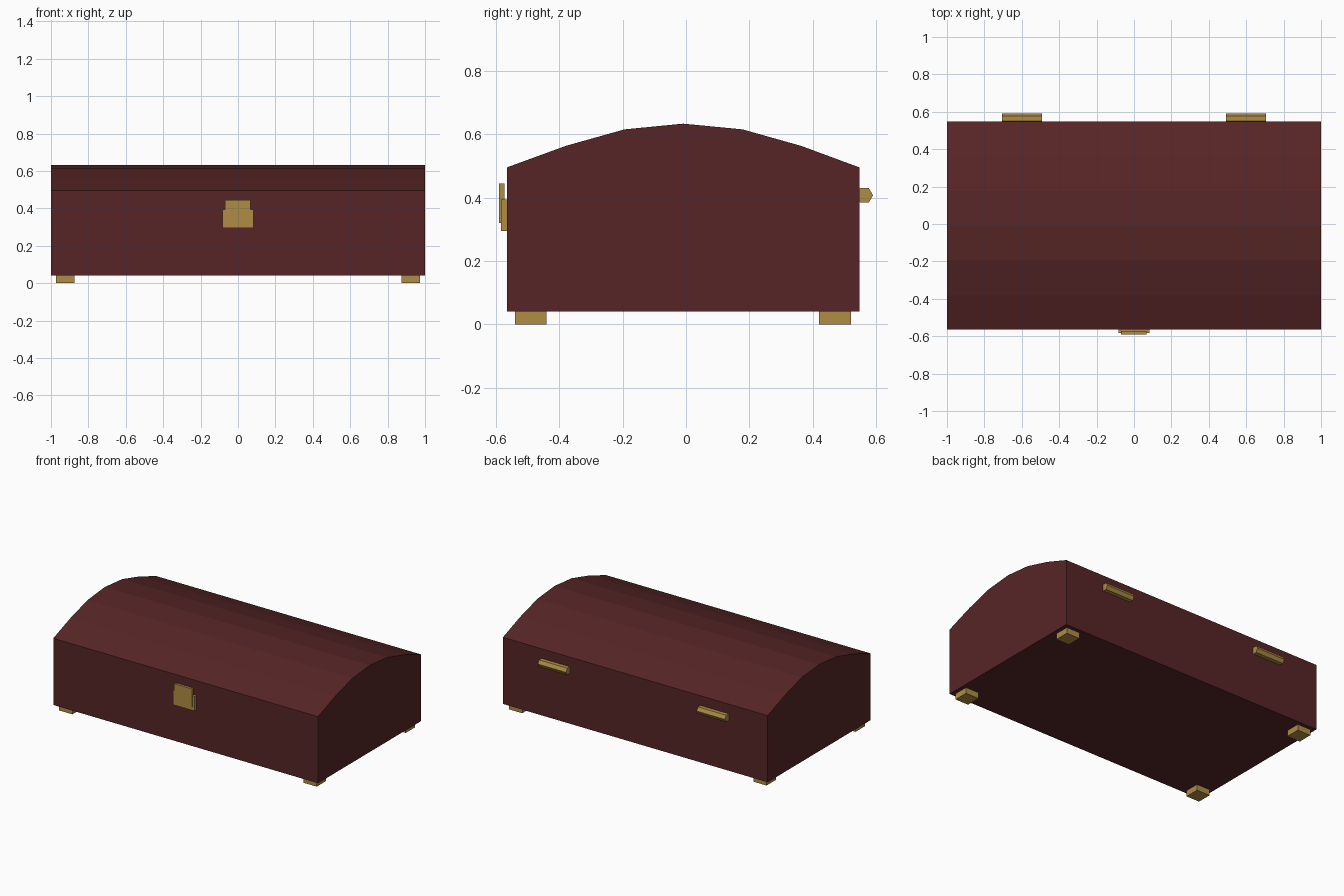
import bpy, bmesh, math

if "Cube" in bpy.data.objects:
    bpy.data.objects.remove(bpy.data.objects["Cube"])


def material(name, rgb):
    m = bpy.data.materials.new(name)
    m.diffuse_color = (*rgb, 1.0)
    m.use_nodes = True
    m.node_tree.nodes["Principled BSDF"].inputs["Base Color"].default_value = m.diffuse_color
    return m


wood = material("dark_red_wood", (0.095, 0.0185, 0.0195))
brass = material("brass", (0.43, 0.265, 0.058))


def prism(name, profile, x0, x1, mat):
    """Extrude a closed (y, z) profile along x."""
    bm = bmesh.new()
    face = bm.faces.new([bm.verts.new((x0, y, z)) for y, z in profile])
    ext = bmesh.ops.extrude_face_region(bm, geom=[face])
    moved = [v for v in ext["geom"] if isinstance(v, bmesh.types.BMVert)]
    bmesh.ops.translate(bm, verts=moved, vec=(x1 - x0, 0, 0))
    bmesh.ops.recalc_face_normals(bm, faces=bm.faces)
    mesh = bpy.data.meshes.new(name)
    bm.to_mesh(mesh)
    bm.free()
    mesh.materials.append(mat)
    obj = bpy.data.objects.new(name, mesh)
    bpy.context.collection.objects.link(obj)
    return obj


def box(name, x, y, z, mat):
    prism(name, [(y[0], z[0]), (y[1], z[0]), (y[1], z[1]), (y[0], z[1])], x[0], x[1], mat)


# Chest with domed lid
dome = [(0.547, 0.495), (0.363, 0.563), (0.178, 0.615), (-0.009, 0.633),
        (-0.194, 0.615), (-0.379, 0.563), (-0.565, 0.495)]
prism("chest", [(-0.565, 0.04), (0.547, 0.04)] + dome, -1.0, 1.0, wood)

# Corner feet
for sx, side in ((-1, "left"), (1, "right")):
    for y, end in ((-0.49, "front"), (0.47, "back")):
        cx = sx * 0.923
        box(f"{end}_{side}_foot", (cx - 0.05, cx + 0.05), (y - 0.05, y + 0.05), (0.0, 0.04), brass)

# Six-sided hinge barrels on the back
hexagon = [(0.563 + 0.027 * math.cos(i * math.pi / 3),
            0.407 + 0.027 * math.sin(i * math.pi / 3)) for i in range(6)]
for sx, side in ((-1, "left"), (1, "right")):
    cx = sx * 0.6
    prism(f"{side}_hinge", hexagon, cx - 0.107, cx + 0.107, brass)

# Latch: base plate and hasp
box("latch_plate", (-0.084, 0.082), (-0.584, -0.565), (0.294, 0.393), brass)
box("latch_hasp", (-0.07, 0.066), (-0.59, -0.573), (0.32, 0.444), brass)
